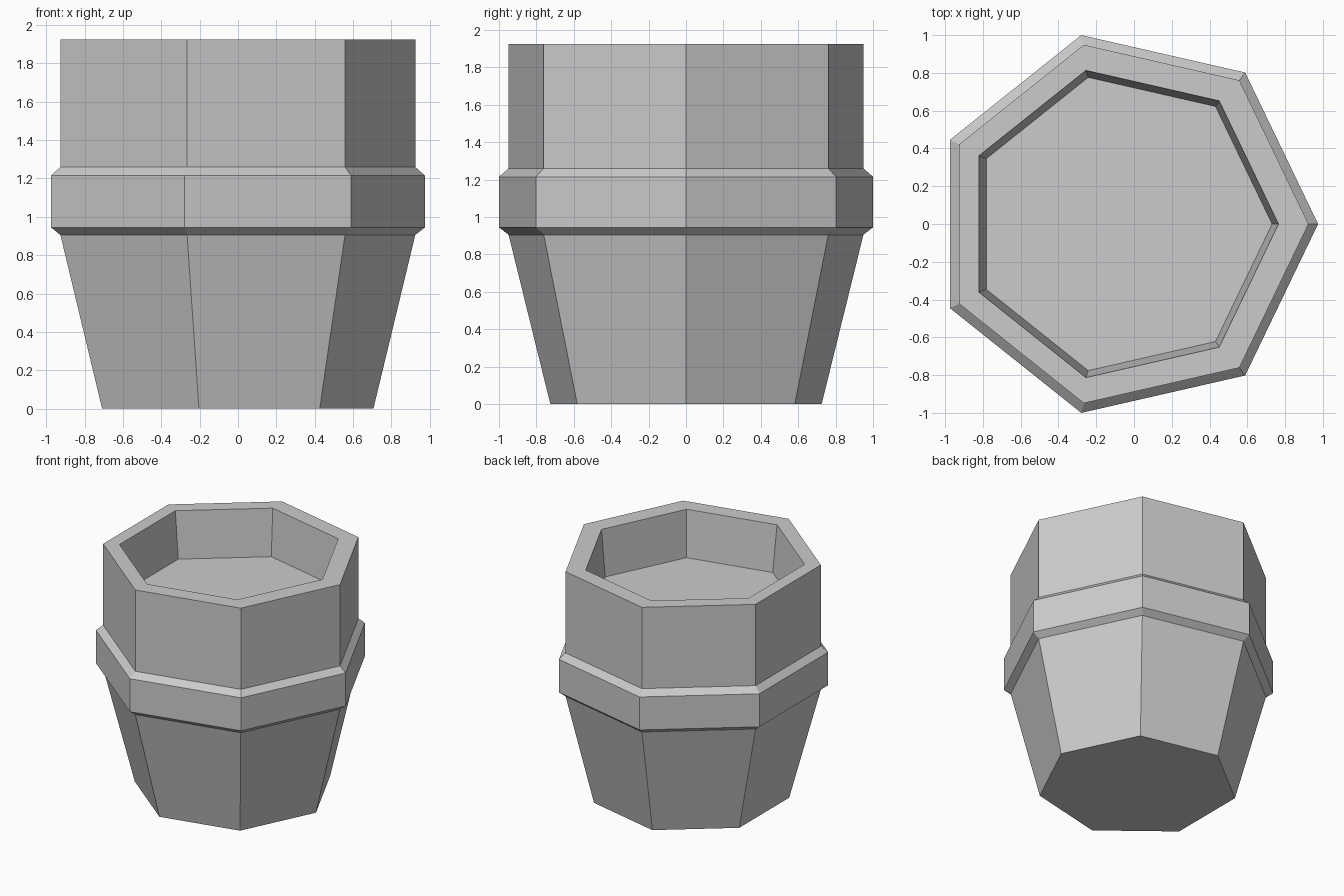
import bpy, bmesh
from math import cos, sin, tau

if "Cube" in bpy.data.objects:
    bpy.data.objects.remove(bpy.data.objects["Cube"])

SIDES = 7

# Profile rings from base, over the band and rim, down to the inner floor:
# (radius, axis x, height)
PROFILE = [
    (0.744, -0.038, 0.0),
    (0.973, -0.049, 0.905),
    (1.0257, -0.051, 0.945),
    (1.0257, -0.051, 1.215),
    (0.973, -0.049, 1.26),
    (0.973, -0.049, 1.925),
    (0.834, -0.069, 1.925),
    (0.796, -0.065, 1.545),
]


def add_ring(bm, radius, cx, z):
    return [bm.verts.new((cx + radius * cos(tau * i / SIDES),
                          radius * sin(tau * i / SIDES), z))
            for i in range(SIDES)]


# Seven-sided tub: skin the rings, then cap the base and the inner floor
bm = bmesh.new()
rings = [add_ring(bm, *p) for p in PROFILE]
for lower, upper in zip(rings, rings[1:]):
    for i in range(SIDES):
        j = (i + 1) % SIDES
        bm.faces.new((lower[i], lower[j], upper[j], upper[i]))
bm.faces.new(rings[0][::-1])
bm.faces.new(rings[-1])
bmesh.ops.recalc_face_normals(bm, faces=bm.faces)

mesh = bpy.data.meshes.new("banded_tub")
bm.to_mesh(mesh)
bm.free()
bpy.context.collection.objects.link(bpy.data.objects.new("banded_tub", mesh))
